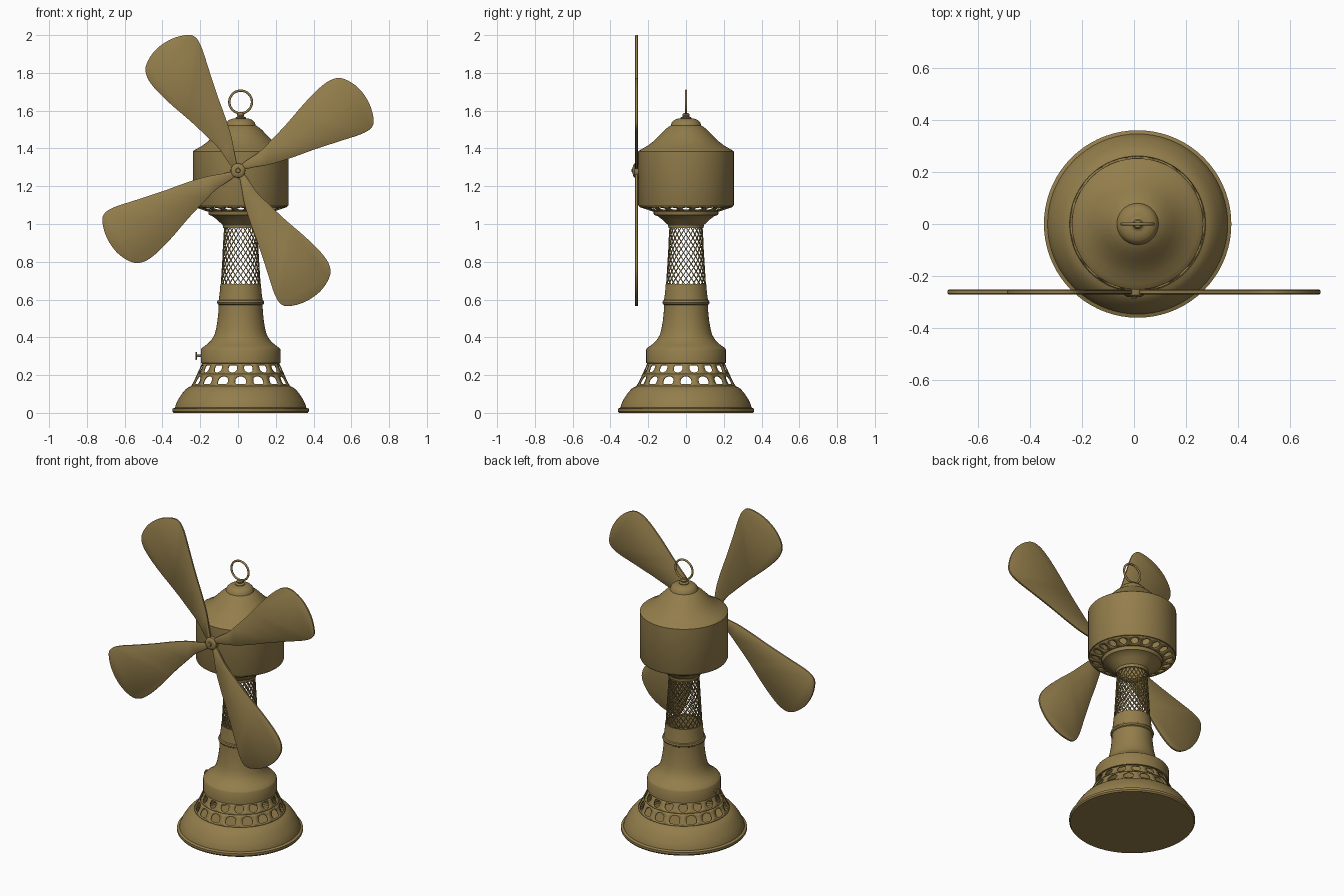
import bpy, bmesh, math
from math import sin, cos, pi
from mathutils import Vector

if "Cube" in bpy.data.objects:
    bpy.data.objects.remove(bpy.data.objects["Cube"])

CX = 0.014          # axis of the body
brass = bpy.data.materials.new("aged_brass")
brass.diffuse_color = (0.29, 0.205, 0.070, 1)
brass.use_nodes = True
brass.node_tree.nodes["Principled BSDF"].inputs["Base Color"].default_value = brass.diffuse_color


def finish(name, bm, thick=0, angle=35):
    bmesh.ops.remove_doubles(bm, verts=bm.verts, dist=1e-5)
    bmesh.ops.recalc_face_normals(bm, faces=bm.faces)
    me = bpy.data.meshes.new(name)
    bm.to_mesh(me)
    bm.free()
    ob = bpy.data.objects.new(name, me)
    bpy.context.collection.objects.link(ob)
    me.materials.append(brass)
    bpy.ops.object.select_all(action='DESELECT')
    ob.select_set(True)
    bpy.context.view_layer.objects.active = ob
    bpy.ops.object.shade_smooth_by_angle(angle=math.radians(angle))
    if thick:
        m = ob.modifiers.new("thickness", 'SOLIDIFY')
        m.thickness = thick
        m.offset = -1
    return ob


def polar(r, t, z):
    return Vector((CX + r * cos(t), r * sin(t), z))


def lathe(name, profile, n=72, place=None):
    """Revolve (radius, height) points; place maps the result elsewhere."""
    bm = bmesh.new()
    rings = []
    for r, z in profile:
        if r == 0:
            rings.append([bm.verts.new(polar(0, 0, z))] * n)
        else:
            rings.append([bm.verts.new(polar(r, 2 * pi * i / n, z)) for i in range(n)])
    for a, b in zip(rings, rings[1:]):
        for i in range(n):
            j = (i + 1) % n
            vs = list(dict.fromkeys([a[i], a[j], b[j], b[i]]))
            if len(vs) > 2:
                bm.faces.new(vs)
    if place:
        for v in bm.verts:
            v.co = place(v.co - Vector((CX, 0, 0)))
    return finish(name, bm)


def hole_band(name, lo, hi, n, hw, hh, arch=0, shift=0, thick=0.006):
    """Conical ring with n holes; arch +1 flat below, -1 flat above, 0 oval."""
    bm = bmesh.new()
    K = 24

    def pos(i, u, v):
        t = 2 * pi * (i + shift + u / 2) / n
        f = (v + 1) / 2
        return polar(lo[0] + (hi[0] - lo[0]) * f, t, lo[1] + (hi[1] - lo[1]) * f)

    for i in range(n):
        outer, inner = [], []
        for k in range(K):
            c, s = cos(2 * pi * k / K), sin(2 * pi * k / K)
            m = max(abs(c), abs(s))
            outer.append(bm.verts.new(pos(i, c / m, s / m)))
            if arch and s * arch < 0:      # squared end of the arch
                q = (abs(c) ** 6 + abs(s) ** 6) ** (1 / 6)
                c, s = c / q, s / q
            inner.append(bm.verts.new(pos(i, c * hw, s * hh)))
        for k in range(K):
            j = (k + 1) % K
            bm.faces.new((outer[k], outer[j], inner[j], inner[k]))
    return finish(name, bm, thick)


# Base foot
lathe("base_foot", [(0, 0), (0.355, 0), (0.361, 0.008), (0.361, 0.022), (0.347, 0.028),
                    (0.343, 0.045), (0.330, 0.072), (0.309, 0.104), (0.290, 0.126),
                    (0.275, 0.136), (0.262, 0.142)])
# Two staggered rows of vents
hole_band("base_vents_lower", (0.262, 0.142), (0.230, 0.206), 16, 0.60, 0.68, 1)
hole_band("base_vents_upper", (0.230, 0.206), (0.205, 0.262), 16, 0.56, 0.70, -1, 0.5)
# Base drum, flared neck and bead
lathe("base_drum_and_neck", [(0.203, 0.262), (0.211, 0.264), (0.211, 0.335), (0.205, 0.344),
                             (0.185, 0.358), (0.165, 0.375), (0.150, 0.393), (0.138, 0.415),
                             (0.130, 0.445), (0.123, 0.485), (0.118, 0.53), (0.116, 0.572),
                             (0.122, 0.576), (0.125, 0.585), (0.122, 0.594), (0.116, 0.598),
                             (0.111, 0.635), (0.107, 0.682), (0.098, 0.682)])

# Open lattice column
bm = bmesh.new()
N, ROWS, Z0, Z1 = 22, 16, 0.672, 0.985


def grid(i, j):
    f = j / ROWS
    return polar(0.106 - 0.018 * f, 2 * pi * i / N, Z0 + (Z1 - Z0) * f)


for j in range(-1, ROWS):
    for i in range(N):
        a = i + (j % 2) / 2
        pts = [(a, j), (a + 0.5, j + 1), (a, j + 2), (a - 0.5, j + 1)]
        pts = [p for p in pts if 0 <= p[1] <= ROWS]
        bm.faces.new([bm.verts.new(grid(*p)) for p in pts])
bmesh.ops.remove_doubles(bm, verts=bm.verts, dist=1e-5)
bmesh.ops.recalc_face_normals(bm, faces=bm.faces)
cells = list(bm.faces)
bmesh.ops.inset_individual(bm, faces=cells, thickness=0.0032)
bmesh.ops.delete(bm, geom=cells, context='FACES')
finish("lattice_column", bm, 0.005)

# Collar and cup under the motor
lathe("motor_collar", [(0.082, 0.978), (0.093, 0.978), (0.095, 0.995), (0.106, 1.005),
                       (0.128, 1.025), (0.150, 1.042), (0.168, 1.048), (0.171, 1.054),
                       (0.171, 1.066), (0.175, 1.072)])
hole_band("motor_underside_vents", (0.175, 1.072), (0.246, 1.096), 20, 0.62, 0.66)
# Motor housing with domed cap
lathe("motor_housing", [(0.244, 1.096), (0.251, 1.096), (0.253, 1.1), (0.253, 1.384),
                        (0.249, 1.388), (0.232, 1.398), (0.202, 1.415), (0.170, 1.440),
                        (0.140, 1.470), (0.112, 1.499), (0.092, 1.515), (0.080, 1.522),
                        (0.075, 1.538), (0.062, 1.551), (0.042, 1.558), (0, 1.562)])
# Top knob and carrying ring
lathe("top_knob", [(0.028, 1.556), (0.028, 1.564), (0.016, 1.570), (0.020, 1.578),
                   (0.014, 1.587), (0, 1.589)], 32)
bpy.ops.mesh.primitive_torus_add(location=(CX, 0, 1.646), rotation=(pi / 2, 0, 0),
                                 major_radius=0.060, minor_radius=0.0062,
                                 major_segments=48, minor_segments=12)
ring = bpy.context.object
ring.name = "top_ring"
ring.data.materials.append(brass)
bpy.ops.object.shade_smooth()

# Side switch on the drum
lathe("side_switch", [(0, 0), (0.020, 0), (0.022, 0.003), (0.020, 0.007), (0.006, 0.008),
                      (0.006, 0.05)], 24,
      lambda p: Vector((-0.225 + p.z, p.y, 0.302 + p.x)))

# Fan hub
HUB = Vector((0, -0.262, 1.283))
lathe("fan_hub", [(0, 0.026), (0.010, 0.025), (0.013, 0.019), (0.018, 0.020), (0.030, 0.017),
                  (0.038, 0.011), (0.039, -0.02), (0, -0.02)], 32,
      lambda p: HUB + Vector((p.x, -p.z, p.y)))

# Four blades: outline in hundredths, smoothed, extruded, with softened rims
OUT = [(2.0, 3.2), (6, 6.3), (11.5, 10), (17.5, 16), (26, 25), (35.5, 36), (44, 44.5),
       (50.5, 48.5), (56.5, 48.4), (64, 43.5), (69.5, 35.5), (71.8, 27), (70.5, 22.5),
       (65, 19.2), (54, 15.6), (40, 11), (29, 7), (18, 3.5), (9, 1.8), (3, 0.8)]


def smooth(pts, steps=4):
    res, n = [], len(pts)
    for i in range(n):
        p0, p1, p2, p3 = (Vector(pts[(i + k) % n]) for k in (-1, 0, 1, 2))
        for s in range(steps):
            t = s / steps
            res.append(0.005 * (2 * p1 + (p2 - p0) * t + (2 * p0 - 5 * p1 + 4 * p2 - p3) * t * t
                                + (3 * p1 - p0 - 3 * p2 + p3) * t ** 3))
    return res


for b in range(4):
    bm = bmesh.new()
    ca, sa = cos(b * pi / 2), sin(b * pi / 2)
    loops = [[bm.verts.new(HUB + Vector((p.x * ca - p.y * sa, y, p.x * sa + p.y * ca)))
              for p in smooth(OUT)] for y in (-0.005, 0.005)]
    caps = [bm.faces.new(l) for l in loops]
    n = len(loops[0])
    for i in range(n):
        j = (i + 1) % n
        bm.faces.new((loops[0][i], loops[0][j], loops[1][j], loops[1][i]))
    bmesh.ops.recalc_face_normals(bm, faces=bm.faces)
    for cap in caps:
        bmesh.ops.inset_region(bm, faces=[cap], thickness=0.005, depth=0.004)
    finish("fan_blade_%d" % (b + 1), bm, angle=50)
